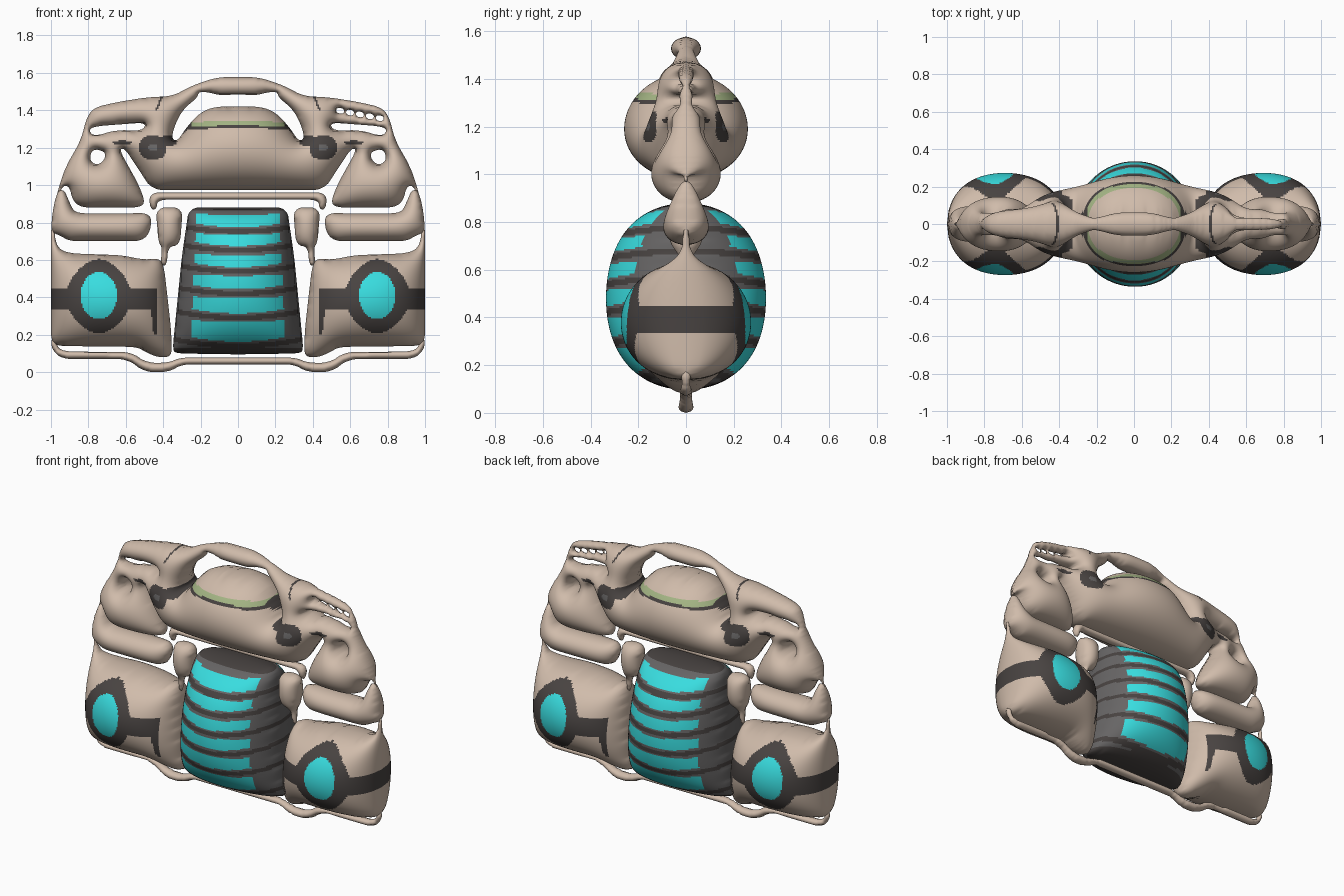
import bpy
import math
from mathutils import Vector
from mathutils.geometry import intersect_point_line

STEP = 0.008     # lattice size
PUFF = 0.93      # how far the shapes bulge

if "Cube" in bpy.data.objects:
    bpy.data.objects.remove(bpy.data.objects["Cube"])


def material(name, rgb):
    m = bpy.data.materials.new(name)
    m.use_nodes = True
    m.diffuse_color = (*rgb, 1)
    m.node_tree.nodes["Principled BSDF"].inputs["Base Color"].default_value = (*rgb, 1)
    return m


TAN, DARK, GREY, CYAN, GREEN = range(5)
PALETTE = [material("warm tan", (0.63, 0.50, 0.405)),
           material("charcoal", (0.065, 0.056, 0.053)),
           material("mid grey", (0.135, 0.13, 0.13)),
           material("cyan", (0.04, 0.72, 0.74)),
           material("pale green", (0.37, 0.46, 0.23))]


def flip(points):
    return [(-x, z) for x, z in points]


def whole(half):
    """Close a half outline by mirroring it across the middle."""
    return half + flip(half)[::-1]


def soften(loop):
    """Round the corners by cutting them, only slightly on long edges."""
    pts = [Vector(p) for p in loop]
    for reach in (0.03, 0.012):
        cut = []
        for a, b in zip(pts, pts[1:] + pts[:1]):
            length = (b - a).length
            if length > 1e-6:
                t = min(0.25, reach / length)
                cut += [a.lerp(b, t), a.lerp(b, 1 - t)]
        pts = cut
    return pts


def closest(p, segments):
    best, found = 9.0, p
    for a, b in segments:
        if min(a.x, b.x) - p.x > 0.03 or p.x - max(a.x, b.x) > 0.03:
            continue
        q, t = intersect_point_line(p, a, b)
        q = a if t < 0 else b if t > 1 else q
        d = (Vector((q[0], q[1])) - p).length
        if d < best:
            best, found = d, Vector((q[0], q[1]))
    return found


def inflate(name, loops, paint):
    """Puff a flat outline (with holes) into a rounded cushion."""
    loops = [soften(l) for l in loops]
    segments = [s for l in loops for s in zip(l, l[1:] + l[:1])]
    zs = [p.y for l in loops for p in l]
    cells = set()
    for j in range(math.floor(min(zs) / STEP), math.ceil(max(zs) / STEP)):
        z = (j + 0.5) * STEP
        hits = sorted(a.x + (z - a.y) * (b.x - a.x) / (b.y - a.y)
                      for a, b in segments if (a.y > z) != (b.y > z))
        for x0, x1 in zip(hits[::2], hits[1::2]):
            cells.update((i, j) for i in range(math.ceil(x0 / STEP - 0.5),
                                               math.floor(x1 / STEP - 0.5) + 1))
    corners = sorted({(i + a, j + b) for i, j in cells for a in (0, 1) for b in (0, 1)})
    inner = [(i, j) for i, j in corners
             if all((i - a, j - b) in cells for a in (0, 1) for b in (0, 1))]
    # relax a membrane under even pressure; its root gives a round section
    u = dict.fromkeys(corners, 0.0)
    load = 4 * STEP * STEP
    for _ in range(130):
        for i, j in inner:
            old = u[i, j]
            goal = (u[i - 1, j] + u[i + 1, j] + u[i, j - 1] + u[i, j + 1] + load) / 4
            u[i, j] = old + 1.88 * (goal - old)
    inside = set(inner)
    verts, front, back = [], {}, {}
    for c in corners:
        p = Vector((c[0] * STEP, c[1] * STEP))
        front[c] = back[c] = len(verts)
        if c in inside:
            d = PUFF * math.sqrt(max(u[c], 0))
            back[c] += 1
            verts += [(p.x, -d, p.y), (p.x, d, p.y)]
        else:
            p = closest(p, segments)
            verts.append((p.x, 0, p.y))
    faces = []
    for i, j in sorted(cells):
        ring = [(i, j), (i + 1, j), (i + 1, j + 1), (i, j + 1)]
        faces.append([front[c] for c in ring])
        if any(c in inside for c in ring):
            faces.append([back[c] for c in reversed(ring)])
    mesh = bpy.data.meshes.new(name)
    mesh.from_pydata(verts, [], faces)
    for m in PALETTE:
        mesh.materials.append(m)
    for f in mesh.polygons:
        f.material_index = paint(abs(f.center.x), f.center.z)
        f.use_smooth = True
    ob = bpy.data.objects.new(name, mesh)
    bpy.context.collection.objects.link(ob)


def pair(name, outline, paint):
    inflate("left_" + name, [outline], paint)
    inflate("right_" + name, [flip(outline)], paint)


def oval(x, z, cx, cz, rx, rz, power=2):
    return abs((x - cx) / rx) ** power + abs((z - cz) / rz) ** power < 1


# Colour rules
def plain(x, z):
    return TAN


def shell_paint(x, z):
    bow = z + 0.15 * x * x
    if oval(x, z, 0.455, 1.2, 0.026, 0.02):
        return GREY
    if oval(x, z, 0.455, 1.2, 0.07, 0.062, 3) or oval(x, z, 0.375, 1.235, 0.05, 0.03):
        return DARK
    if 0.25 < x < 0.36 and abs(z - (1.31 - 0.9 * (x - 0.28))) < 0.022:
        return DARK
    if x < 0.25 and 1.318 < bow < 1.345:
        return GREEN
    if x < 0.27 and 1.304 < bow <= 1.318:
        return DARK
    if 1.4 < z < 1.47 and abs(x - 0.42 - (1.44 - z) * 0.4) < 0.006:
        return DARK
    return DARK if oval(x, z, 0.62, 1.225, 0.05, 0.012) else TAN


def pod_paint(x, z):
    if oval(x, z, 0.745, 0.41, 0.097, 0.125):
        return CYAN
    if oval(x, z, 0.745, 0.405, 0.175, 0.2, 1.7) or (x > 0.435 and abs(z - 0.395) < 0.056):
        return DARK
    return DARK if 0.435 < x < 0.45 + 0.1 * (z - 0.2) and 0.2 < z < 0.45 else TAN


BARS = [(0.775, 0.84), (0.675, 0.735), (0.562, 0.625), (0.444, 0.515), (0.315, 0.397),
        (0.162, 0.27)]


def belly_paint(x, z):
    if z > 0.862 or z < 0.125:
        return DARK
    for low, high in BARS:
        if low + 0.4 * x * x < z < high + 0.15 * x * x and x < 0.22 + 0.045 * (0.88 - z):
            return CYAN
        if low - 0.036 < z - 0.3 * x * x < low - 0.01:
            return DARK
    return GREY


# Upper shell: handle arch, shoulders, canopy and side panels in one skin
shell = whole([(0, 1.58), (0.12, 1.575), (0.25, 1.53), (0.35, 1.475), (0.48, 1.47),
               (0.64, 1.445), (0.77, 1.415), (0.81, 1.36), (0.84, 1.24), (0.92, 1.1),
               (0.955, 1.0), (0.985, 0.88), (0.96, 0.94), (0.935, 1.0), (0.9, 0.99),
               (0.885, 0.92), (0.84, 0.88), (0.53, 0.88), (0.495, 0.905), (0.53, 1.0),
               (0.635, 1.19), (0.608, 1.2), (0.46, 0.975), (0, 0.975)])
arch_window = whole([(0, 1.485), (0.1, 1.48), (0.15, 1.495), (0.21, 1.5), (0.215, 1.47),
                     (0.3, 1.4), (0.35, 1.29), (0.35, 1.24), (0.32, 1.24),
                     (0.275, 1.31), (0.2, 1.39), (0.12, 1.42), (0, 1.42)])
shoulder_slot = [(0.49, 1.335), (0.76, 1.315), (0.8, 1.295), (0.77, 1.26), (0.65, 1.295),
                 (0.51, 1.29)]
panel_eye = [(0.71, 1.18), (0.78, 1.195), (0.795, 1.13), (0.75, 1.105), (0.71, 1.14)]
holes = [arch_window]
for hole in (shoulder_slot, panel_eye):
    holes += [hole, flip(hole)]
for k in range(5):
    x, z = 0.525 + 0.053 * k, 1.415 - 0.01 * k
    holes.append([(x, z), (x + 0.042, z - 0.005), (x + 0.042, z - 0.034), (x, z - 0.03)])
inflate("upper_shell", [shell] + holes, shell_paint)

# Ribbed belly
inflate("belly", [whole([(0, 0.88), (0.262, 0.88), (0.3, 0.62), (0.35, 0.12),
                         (0.33, 0.1), (0, 0.095)])], belly_paint)

# Bar under the canopy
inflate("crossbar", [whole([(0, 0.96), (0.475, 0.96), (0.47, 0.87), (0.435, 0.87),
                            (0.43, 0.922), (0, 0.922)])], plain)

# Lower side pods with round lights
pair("side_pod", [(1, 0.78), (1, 0.6), (1, 0.17), (0.97, 0.14), (0.54, 0.135), (0.49, 0.105),
                  (0.43, 0.08), (0.37, 0.08), (0.352, 0.11), (0.36, 0.25), (0.395, 0.56),
                  (0.42, 0.61), (0.5, 0.6), (0.62, 0.625), (0.9, 0.635), (0.96, 0.66),
                  (0.98, 0.72), (0.98, 0.78)], pod_paint)

# Bumpers above the pods
pair("bumper", [(0.98, 0.74), (1, 0.76), (0.99, 0.87), (0.965, 0.97), (0.93, 0.975),
                (0.91, 0.93), (0.88, 0.86), (0.83, 0.848), (0.465, 0.85),
                (0.465, 0.76), (0.51, 0.7), (0.9, 0.7), (0.95, 0.73)], plain)

# Short columns beside the belly
pair("column", [(0.295, 0.88), (0.44, 0.88), (0.425, 0.69), (0.405, 0.67), (0.415, 0.57),
                (0.38, 0.57), (0.375, 0.67), (0.31, 0.68)], plain)

# Base rail
inflate("base_rail", [whole([(0, 0.078), (0.31, 0.078), (0.37, 0.05), (0.49, 0.05),
                             (0.57, 0.107), (0.92, 0.11), (0.965, 0.13), (0.97, 0.18),
                             (1, 0.18), (0.995, 0.12), (0.94, 0.07), (0.59, 0.07),
                             (0.5, 0.0), (0.37, 0.0), (0.3, 0.042), (0, 0.042)])], plain)
